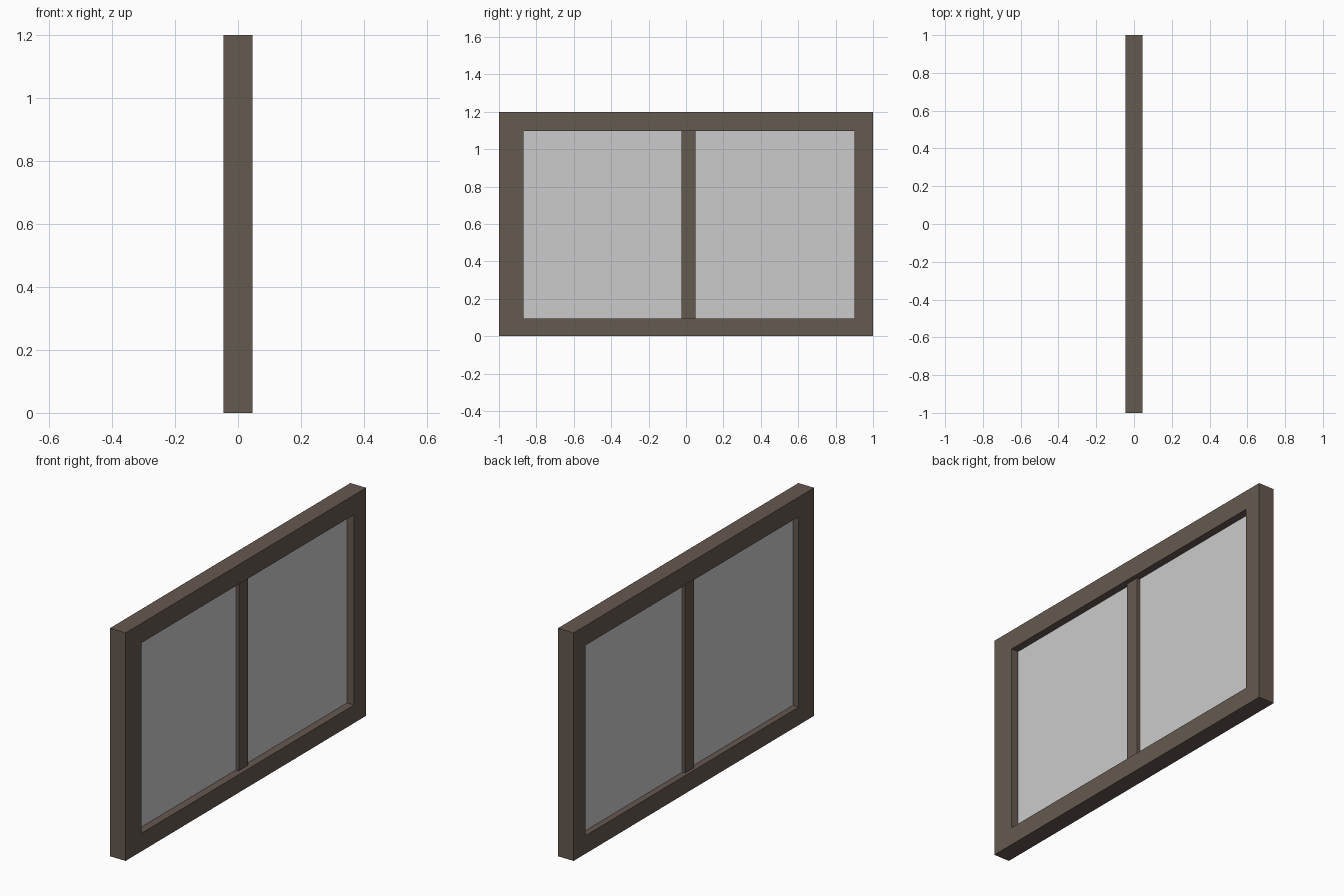
import bpy, bmesh

if "Cube" in bpy.data.objects:
    bpy.data.objects.remove(bpy.data.objects["Cube"])

Y0, Y1, Z0, Z1 = -0.87, 0.90, 0.095, 1.097   # window opening
HALF = 0.046                                 # half the frame depth

wood = bpy.data.materials.new("dark_wood")
wood.diffuse_color = (0.13, 0.10, 0.08, 1)
wood.use_nodes = True
wood.node_tree.nodes["Principled BSDF"].inputs["Base Color"].default_value = wood.diffuse_color


def add_object(name, bm, mat=None):
    bmesh.ops.recalc_face_normals(bm, faces=bm.faces)
    mesh = bpy.data.meshes.new(name)
    bm.to_mesh(mesh)
    bm.free()
    obj = bpy.data.objects.new(name, mesh)
    bpy.context.collection.objects.link(obj)
    if mat:
        mesh.materials.append(mat)
    return obj


def box(name, xs, ys, zs, mat=None):
    bm = bmesh.new()
    bmesh.ops.create_cube(bm, size=1)
    for v in bm.verts:
        v.co = [(r[0] + r[1]) / 2 + c * (r[1] - r[0])
                for r, c in zip((xs, ys, zs), v.co)]
    return add_object(name, bm, mat)


def rect(bm, x, y0, y1, z0, z1):
    return [bm.verts.new((x, y, z))
            for y, z in ((y0, z0), (y1, z0), (y1, z1), (y0, z1))]


# Outer frame: one closed rectangular ring
bm = bmesh.new()
loops = [rect(bm, HALF, -1, 1, 0, 1.2), rect(bm, HALF, Y0, Y1, Z0, Z1),
         rect(bm, -HALF, Y0, Y1, Z0, Z1), rect(bm, -HALF, -1, 1, 0, 1.2)]
for a, b in zip(loops, loops[1:] + loops[:1]):
    for i in range(4):
        j = (i + 1) % 4
        bm.faces.new((a[i], a[j], b[j], b[i]))
add_object("window_frame", bm, wood)

# Centre mullion, set back from the frame faces
M0, M1 = -0.025, 0.05
box("mullion", (-0.03, 0.022), (M0, M1), (Z0, Z1), wood)

# Two glass panes
for name, ys in (("left_pane", (Y0, M0)), ("right_pane", (M1, Y1))):
    box(name, (-0.013, 0.005), ys, (Z0, Z1))
